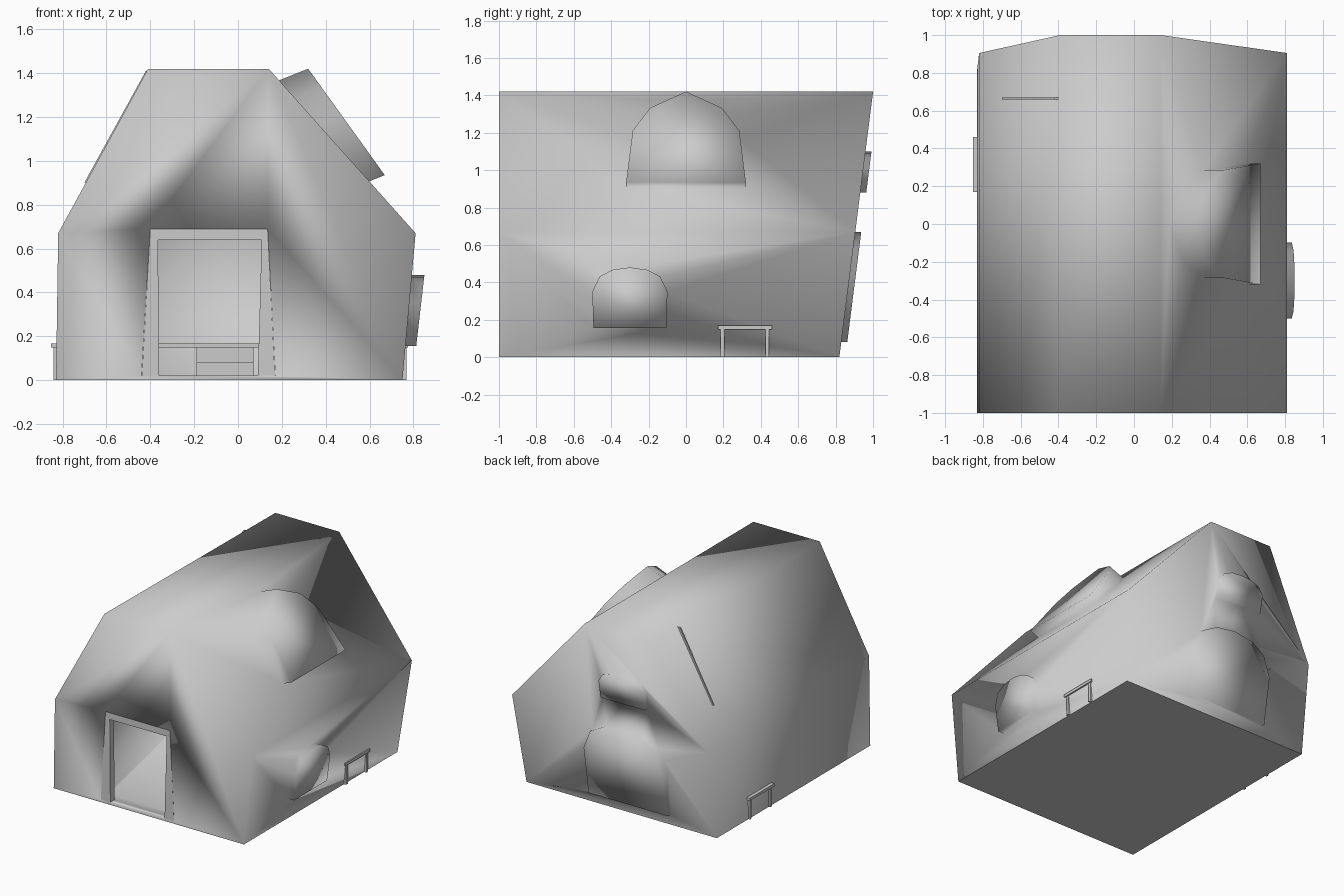
import bpy, bmesh

cube = bpy.data.objects.get("Cube")
if cube:
    bpy.data.objects.remove(cube, do_unlink=True)

grey = bpy.data.materials.new("plain_grey")
grey.use_nodes = True
tone = (0.6, 0.6, 0.6, 1)
grey.diffuse_color = tone
grey.node_tree.nodes["Principled BSDF"].inputs["Base Color"].default_value = tone


def prism(name, near, far):
    """Closed solid between two matching outlines of 3D points."""
    bm = bmesh.new()
    a = [bm.verts.new(p) for p in near]
    b = [bm.verts.new(p) for p in far]
    bm.faces.new(a)
    bm.faces.new(b)
    for i in range(len(a)):
        j = (i + 1) % len(a)
        bm.faces.new((a[i], a[j], b[j], b[i]))
    bmesh.ops.recalc_face_normals(bm, faces=bm.faces)
    mesh = bpy.data.meshes.new(name)
    bm.to_mesh(mesh)
    bm.free()
    mesh.materials.append(grey)
    ob = bpy.data.objects.new(name, mesh)
    bpy.context.collection.objects.link(ob)
    return ob


def box(name, x0, x1, y0, y1, z0, z1):
    ring = [(x0, z0), (x1, z0), (x1, z1), (x0, z1)]
    return prism(name, [(x, y0, z) for x, z in ring], [(x, y1, z) for x, z in ring])


def combine(body, tool, operation):
    """Apply a boolean and discard the helper."""
    mod = body.modifiers.new("cut", 'BOOLEAN')
    mod.operation, mod.object, mod.solver = operation, tool, 'EXACT'
    graph = bpy.context.evaluated_depsgraph_get()
    mesh = bpy.data.meshes.new_from_object(body.evaluated_get(graph))
    body.modifiers.clear()
    body.data = mesh
    bpy.data.objects.remove(tool, do_unlink=True)


ROUND = [(1, 0), (1.03, 0.6), (0.83, 0.85), (0.48, 0.96)]
TALL = [(1, 0), (0.89, 0.57), (0.6, 0.82)]


def arch(centre, half, z0, z1, shape):
    """Arched outline as (across, height) pairs."""
    right = [(centre + half * u, z0 + (z1 - z0) * v) for u, v in shape]
    left = [(2 * centre - u, z) for u, z in reversed(right)]
    return right + [(centre, z1)] + left


def back_y(z):
    return 0.82 + 0.127 * z


# House body: leaning walls and a steep flat-topped roof
front = [(-0.83, 0), (-0.82, 0.67), (-0.41, 1.42), (0.14, 1.42), (0.81, 0.67), (0.75, 0)]
rear = [(-0.83, 0), (-0.82, 0.67), (-0.39, 1.42), (0.14, 1.42), (0.81, 0.67), (0.75, 0)]
house = prism("house_shell", [(x, -1, z) for x, z in front],
              [(x, back_y(z), z) for x, z in rear])

# Raised arches: roof dormer, side window, rear door, rear window
dormer = [(0.32 + (1.42 - z) * 0.72, y, z) for y, z in arch(0, 0.32, 0.935, 1.42, TALL)]
combine(house, prism("dormer", dormer, [(x - 0.2, y, z - 0.08) for x, y, z in dormer]), 'UNION')

side = [(0.795 + z * 0.115, y, z) for y, z in arch(-0.3, 0.195, 0.155, 0.48, ROUND)]
combine(house, prism("side_window", side, [(x - 0.07, y, z) for x, y, z in side]), 'UNION')

for name, cx, half, z0, z1 in (("rear_door", -0.125, 0.33, 0.08, 0.67),
                               ("rear_window", -0.15, 0.185, 0.88, 1.1)):
    panel = [(x, back_y(z) + 0.032, z) for x, z in arch(cx, half, z0, z1, ROUND)]
    combine(house, prism(name, panel, [(x, y - 0.06, z) for x, y, z in panel]), 'UNION')

# Hollow room and doorway
room = [(-0.14 + (x + 0.14) * 0.955, 0.02 + z * 0.96) for x, z in front]
combine(house, prism("room", [(x, -0.96, z) for x, z in room],
                     [(x, back_y(z) - 0.035, z) for x, z in room]), 'DIFFERENCE')
outer = [(-0.44, 0.0), (-0.4, 0.69), (0.135, 0.69), (0.17, 0.0)]
cut = [(x, z if z else 0.02) for x, z in outer]
combine(house, prism("doorway", [(x, -1.1, z) for x, z in cut],
                     [(x, -0.9, z) for x, z in cut]), 'DIFFERENCE')
for face in house.data.polygons:
    face.use_smooth = face.normal.z > -0.95 or face.center.z > 0.01

# Door frame: tapered jambs and lintel
inner = [(-0.36, 0.0), (-0.365, 0.64), (0.108, 0.64), (0.09, 0.0)]
for i, name in enumerate(("left_jamb", "lintel", "right_jamb")):
    ring = [outer[i], outer[i + 1], inner[i + 1], inner[i]]
    prism("door_" + name, [(x, -1, z) for x, z in ring], [(x, -0.95, z) for x, z in ring])

# Long bench whose ends pass through both side walls
box("bench_top", -0.853, 0.775, 0.17, 0.46, 0.148, 0.168)
for x0, x1 in ((-0.842, -0.8), (0.72, 0.768)):
    for y in (0.185, 0.425):
        box("bench_leg", x0, x1, y, y + 0.02, 0, 0.148)

# Low steps inside
box("lower_step", -0.19, 0.07, 0.5, 0.6, 0.02, 0.08)
box("upper_step", -0.19, 0.07, 0.6, 0.72, 0.02, 0.15)

# Thin batten on the roof slope
slope = [(-0.69, 0.9), (-0.4, 1.415), (-0.42, 1.41), (-0.7, 0.902)]
prism("roof_batten", [(x, 0.66, z) for x, z in slope], [(x, 0.67, z) for x, z in slope])
